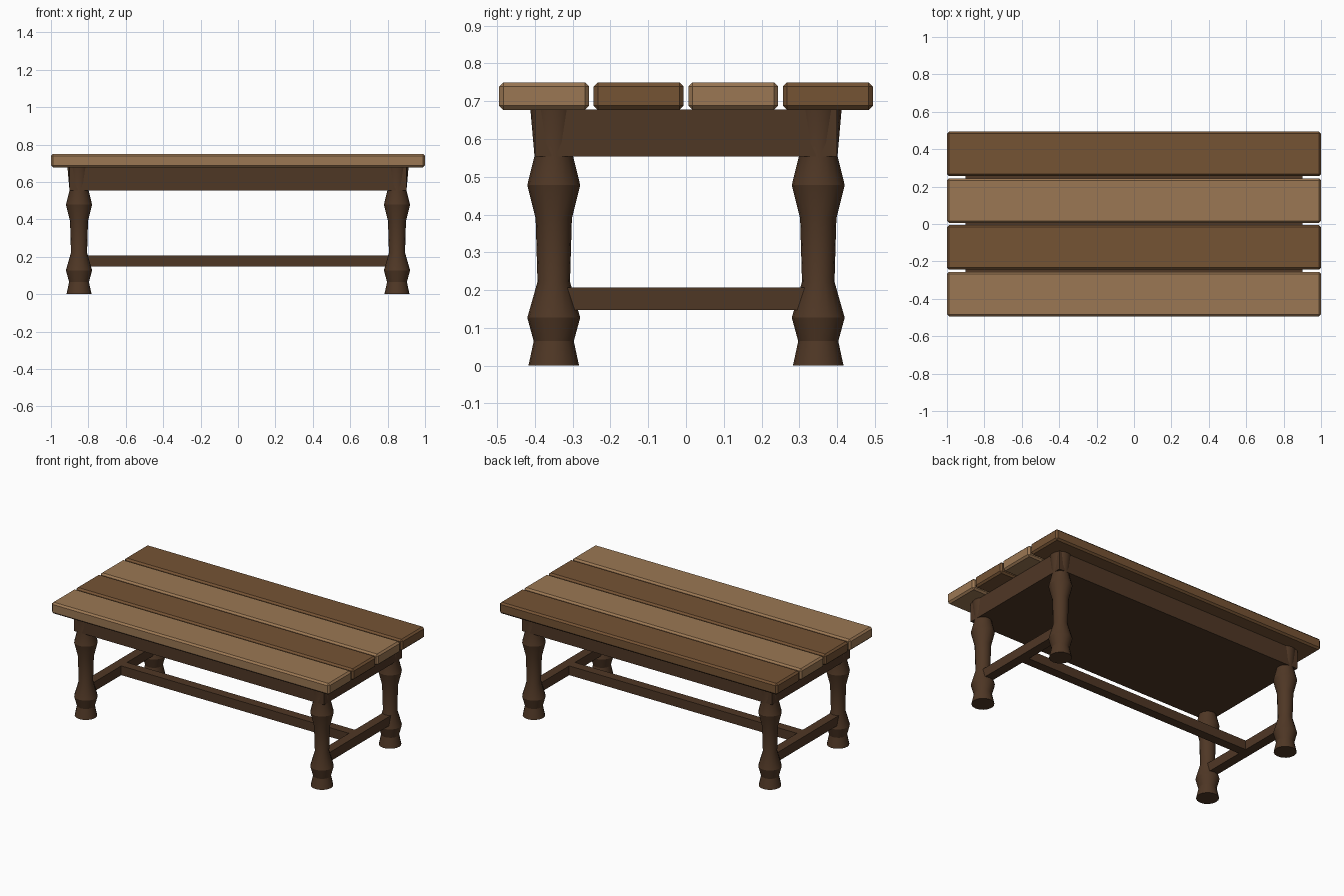
import bpy, bmesh, math

if "Cube" in bpy.data.objects:
    bpy.data.objects.remove(bpy.data.objects["Cube"])


def material(name, r, g, b):
    lin = [((c / 255 + 0.055) / 1.055) ** 2.4 for c in (r, g, b)]
    m = bpy.data.materials.new(name)
    m.diffuse_color = (*lin, 1)
    m.use_nodes = True
    m.node_tree.nodes["Principled BSDF"].inputs["Base Color"].default_value = m.diffuse_color
    return m


LIGHT = material("light_wood", 155, 119, 83)
MEDIUM = material("medium_wood", 117, 83, 52)
DARK = material("dark_wood", 79, 55, 37)


def finish(name, bm, mat):
    bmesh.ops.recalc_face_normals(bm, faces=bm.faces)
    me = bpy.data.meshes.new(name)
    bm.to_mesh(me)
    bm.free()
    me.materials.append(mat)
    ob = bpy.data.objects.new(name, me)
    bpy.context.collection.objects.link(ob)
    return ob


def box(name, center, size, mat, bevel=0):
    bm = bmesh.new()
    bmesh.ops.create_cube(bm, size=1)
    bmesh.ops.scale(bm, vec=size, verts=bm.verts)
    bmesh.ops.translate(bm, vec=center, verts=bm.verts)
    if bevel:
        bmesh.ops.bevel(bm, geom=bm.edges[:], offset=bevel, segments=1,
                        affect='EDGES')
    return finish(name, bm, mat)


# Turned leg profile: (height, radius)
PROFILE = [(0, .067), (.065, .053), (.127, .07), (.222, .043), (.39, .048),
           (.478, .07), (.555, .051), (.68, .062)]
SIDES = 16


def leg(name, x, y):
    bm = bmesh.new()
    rings = []
    for z, r in PROFILE:
        rings.append([bm.verts.new((x + r * math.cos(2 * math.pi * i / SIDES),
                                    y + r * math.sin(2 * math.pi * i / SIDES), z))
                      for i in range(SIDES)])
    for a, b in zip(rings, rings[1:]):
        for i in range(SIDES):
            j = (i + 1) % SIDES
            bm.faces.new((a[i], a[j], b[j], b[i]))
    bm.faces.new(rings[0])
    bm.faces.new(rings[-1])
    ob = finish(name, bm, DARK)
    bpy.ops.object.select_all(action='DESELECT')
    ob.select_set(True)
    bpy.context.view_layer.objects.active = ob
    bpy.ops.object.shade_smooth_by_angle(angle=math.radians(24))


# Table top planks, alternating tone from front to back
for i in range(4):
    box(f"plank_{i + 1}", (0, -.3755 + i * .2503, .7135), (2, .238, .073),
        MEDIUM if i % 2 else LIGHT, bevel=.011)

# Solid frame under the top
box("apron", (0, 0, .616), (1.8, .8, .124), DARK)

# Legs and end stretchers
for sx, side in ((-1, "left"), (1, "right")):
    for sy, end in ((-1, "front"), (1, "back")):
        leg(f"{end}_{side}_leg", sx * .85, sy * .35)
    box(f"{side}_stretcher", (sx * .85, 0, .177), (.06, .7, .06), DARK)

# Long stretcher joining the two ends
box("long_stretcher", (0, 0, .177), (1.66, .06, .06), DARK)
